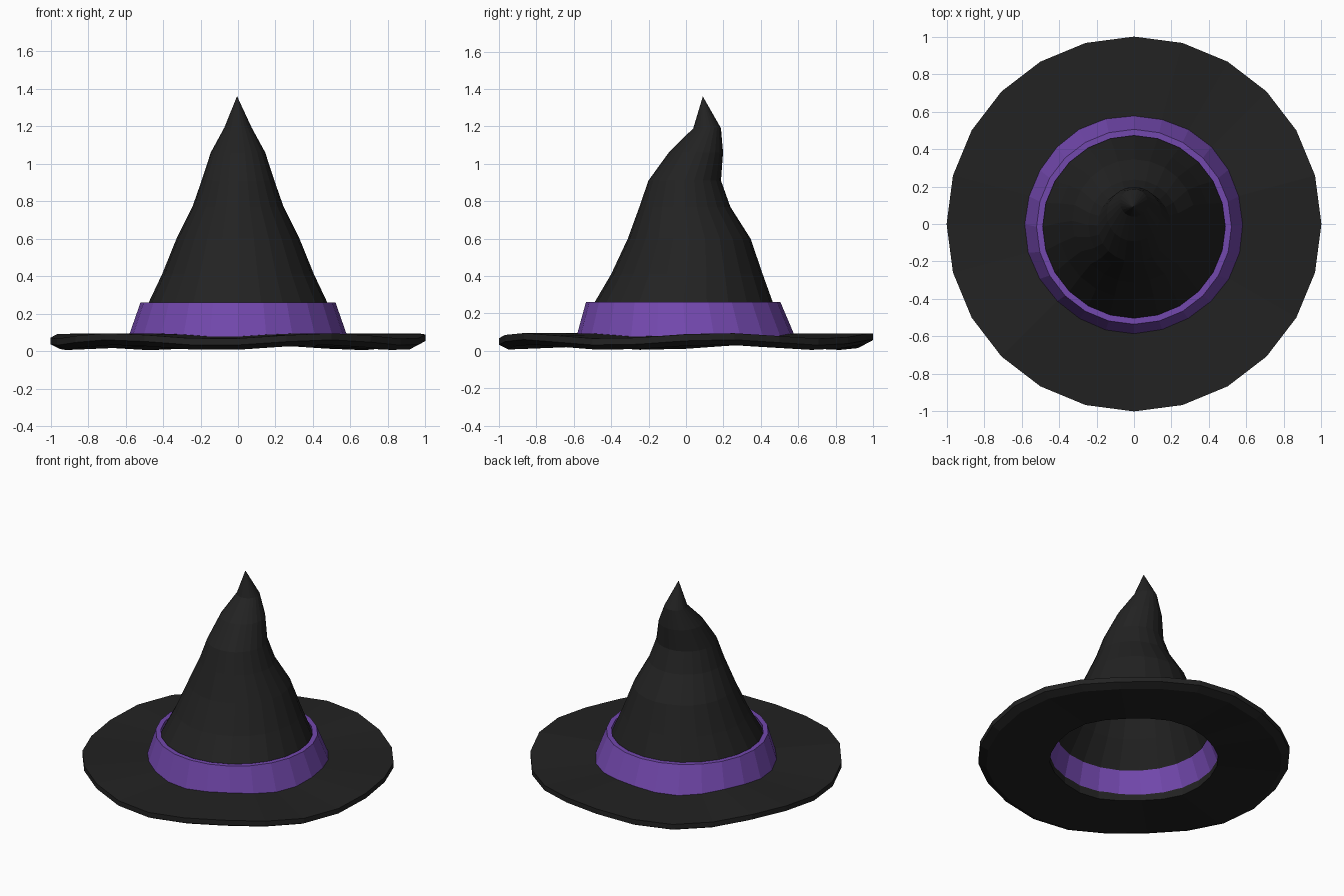
import bpy
from math import sin, cos, pi

if "Cube" in bpy.data.objects:
    bpy.data.objects.remove(bpy.data.objects["Cube"])

SIDES = 24


def material(name, rgb):
    m = bpy.data.materials.new(name)
    m.diffuse_color = (*rgb, 1)
    m.use_nodes = True
    m.node_tree.nodes["Principled BSDF"].inputs["Base Color"].default_value = m.diffuse_color
    return m


def lathe(name, profile, mat, closed=False, wave=0.0, tip=None):
    """Stack rings of (radius, z, centre_y); optionally close the loop or end in a tip."""
    verts, faces = [], []
    for r, z, cy in profile:
        for i in range(SIDES):
            a = 2 * pi * i / SIDES
            ripple = wave * r * sin(5 * a + 0.6)
            verts.append((r * cos(a), cy + r * sin(a), z + ripple))
    n = len(profile)
    for k in range(n if closed else n - 1):
        lo, hi = k * SIDES, (k + 1) % n * SIDES
        for i in range(SIDES):
            j = (i + 1) % SIDES
            faces.append((lo + i, lo + j, hi + j, hi + i))
    if tip:
        verts.append(tip)
        last = (n - 1) * SIDES
        for i in range(SIDES):
            faces.append((last + i, last + (i + 1) % SIDES, n * SIDES))
    mesh = bpy.data.meshes.new(name)
    mesh.from_pydata(verts, [], faces)
    mesh.materials.append(mat)
    obj = bpy.data.objects.new(name, mesh)
    bpy.context.collection.objects.link(obj)
    return obj


black = material("black_felt", (0.016, 0.016, 0.016))
purple = material("purple_ribbon", (0.17, 0.065, 0.42))

# Wavy brim with a chamfered underside edge
lathe("brim", [(0.54, 0.03, 0), (0.95, 0.019, 0), (1.0, 0.045, 0),
               (1.0, 0.08, 0), (0.54, 0.085, 0)],
      black, closed=True, wave=0.015)

# Tapered ribbon, open in the middle
lathe("hat_band", [(0.545, 0.06, 0), (0.59, 0.06, 0),
                   (0.52, 0.26, -0.015), (0.487, 0.26, -0.015)],
      purple, closed=True)

# Bent crown: rings drift backwards toward the tip
lathe("crown", [(0.488, 0.235, -0.015), (0.405, 0.41, 0.005), (0.328, 0.60, 0.017),
                (0.243, 0.77, -0.006), (0.194, 0.91, -0.007),
                (0.145, 1.06, 0.053), (0.074, 1.19, 0.113)],
      black, tip=(-0.005, 0.09, 1.36))
